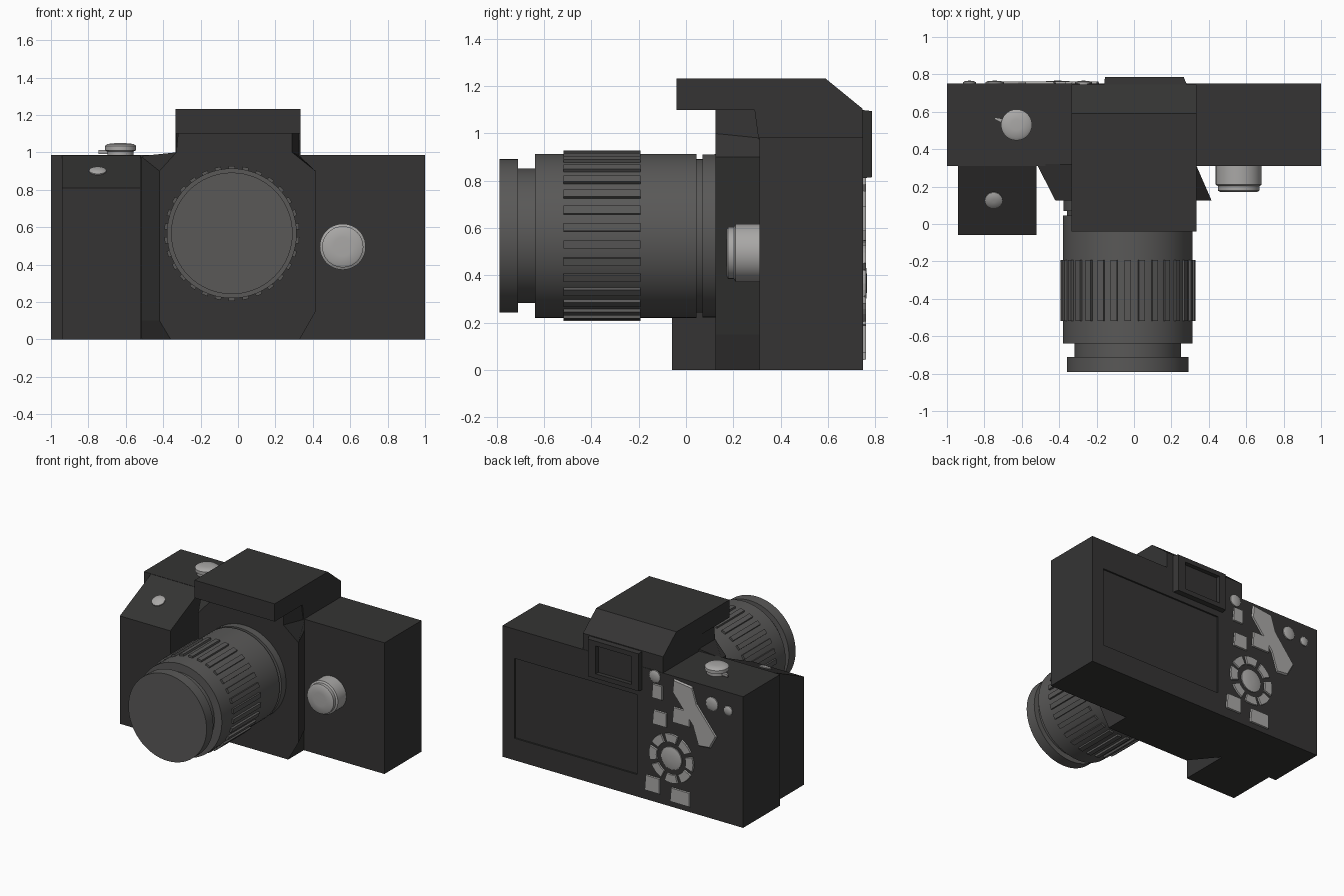
import bpy, bmesh, math
from mathutils import Vector, Matrix

if "Cube" in bpy.data.objects:
    bpy.data.objects.remove(bpy.data.objects["Cube"])


def mat(name, v):
    m = bpy.data.materials.new(name)
    m.diffuse_color = (v, v * 0.98, v * 0.96, 1)
    m.use_nodes = True
    m.node_tree.nodes["Principled BSDF"].inputs["Base Color"].default_value = m.diffuse_color
    return m


DARK, LENS, LIGHT = mat("dark_shell", 0.035), mat("lens_grey", 0.1), mat("button_grey", 0.4)


def finish(name, bm, material, smooth=False):
    bmesh.ops.recalc_face_normals(bm, faces=bm.faces[:])
    me = bpy.data.meshes.new(name)
    bm.to_mesh(me)
    bm.free()
    me.materials.append(material)
    ob = bpy.data.objects.new(name, me)
    bpy.context.collection.objects.link(ob)
    if smooth:
        bpy.ops.object.select_all(action='DESELECT')
        bpy.context.view_layer.objects.active = ob
        ob.select_set(True)
        bpy.ops.object.shade_smooth_by_angle(angle=math.radians(35))
    return ob


def loft(name, a, b, material):
    """Solid between two matching loops of 3D points."""
    bm = bmesh.new()
    va, vb = [bm.verts.new(p) for p in a], [bm.verts.new(p) for p in b]
    bm.faces.new(va)
    bm.faces.new(vb)
    n = len(a)
    for i in range(n):
        j = (i + 1) % n
        bm.faces.new((va[i], va[j], vb[j], vb[i]))
    return finish(name, bm, material)


def side_prism(name, pts, x0, x1, material):
    return loft(name, [(x0, y, z) for y, z in pts], [(x1, y, z) for y, z in pts], material)


def box(name, x, y, z, material):
    return side_prism(name, [(y[0], z[0]), (y[1], z[0]), (y[1], z[1]), (y[0], z[1])], *x, material)


def lathe(name, prof, origin, axis, material, n=48):
    """Revolve (radius, distance) pairs round an axis through origin."""
    bm = bmesh.new()
    rot = Vector((0, 0, 1)).rotation_difference(Vector(axis)).to_matrix()
    rings = []
    for r, h in prof:
        rings.append([bm.verts.new(rot @ Vector((r * math.cos(t), r * math.sin(t), h)) + Vector(origin))
                      for t in (2 * math.pi * i / n for i in range(n))])
    for a, b in zip(rings, rings[1:]):
        for i in range(n):
            j = (i + 1) % n
            bm.faces.new((a[i], a[j], b[j], b[i]))
    bm.faces.new(rings[0])
    bm.faces.new(rings[-1])
    return finish(name, bm, material, True)


def recess(ob, x, y, z):
    c = box(ob.name + "_cutter", x, y, z, DARK)
    c.hide_render = True
    c.hide_viewport = True
    m = ob.modifiers.new("recess", 'BOOLEAN')
    m.object = c
    m.operation = 'DIFFERENCE'
    m.solver = 'EXACT'


# Body with recessed screen
body = box("body", (-1, 1), (0.31, 0.75), (0, 0.985), DARK)
recess(body, (-0.12, 0.9), (0.738, 0.8), (0.165, 0.765))

# Hand grip with sloping top
side_prism("hand_grip", [(-0.06, 0), (0.32, 0), (0.32, 0.983), (0.31, 0.983), (-0.06, 0.81)], -0.94, -0.52, DARK)

# Flared block behind the lens
front = [(0.33, 0), (0.415, 0.15), (0.415, 0.9), (0.29, 1.0), (0.29, 1.104), (-0.32, 1.104),
         (-0.33, 1.0), (-0.42, 0.9), (-0.42, 0.1), (-0.36, 0)]
back = [(0.33, 0), (0.33, 0.15), (0.33, 0.9), (0.33, 0.98), (0.33, 1.104), (-0.33, 1.104),
        (-0.33, 1.0), (-0.52, 0.98), (-0.52, 0.1), (-0.52, 0)]
loft("lens_block", [(x, 0.125, z) for x, z in front], [(x, 0.32, z) for x, z in back], DARK)

# Viewfinder hump with overhanging flash hood
side_prism("viewfinder_hump", [(-0.04, 1.1), (-0.04, 1.233), (0.59, 1.233), (0.747, 1.105), (0.747, 0.95),
                               (0.31, 0.95), (0.29, 1.1)], -0.333, 0.333, DARK)
eye = loft("eyepiece", [(x, 0.74, z) for x, z in ((-0.16, 0.81), (0.285, 0.81), (0.285, 1.1), (-0.16, 1.1))],
           [(x, 0.787, z) for x, z in ((-0.155, 0.815), (0.265, 0.815), (0.265, 1.095), (-0.155, 1.095))], DARK)
recess(eye, (-0.1, 0.2), (0.755, 0.82), (0.85, 1.06))

# Lens barrel, distances run forward from the mount face
LX, LZ = -0.033, 0.567
ys = [(0.345, 0.13), (0.345, 0.07), (0.325, 0.07), (0.325, 0.045), (0.347, 0.045), (0.347, -0.64),
      (0.285, -0.64), (0.285, -0.71), (0.325, -0.71), (0.325, -0.79)]
lathe("lens_barrel", [(r, -y) for r, y in ys], (LX, 0, LZ), (0, -1, 0), LENS, 64)

# Ribs of the zoom ring
bm = bmesh.new()
for i in range(30):
    m = (Matrix.Translation((LX, -0.355, LZ)) @ Matrix.Rotation(2 * math.pi * i / 30, 4, 'Y')
         @ Matrix.Translation((0, 0, 0.348)) @ Matrix.Diagonal((0.034, 0.325, 0.026, 1)))
    bmesh.ops.create_cube(bm, size=1, matrix=m)
finish("zoom_ring_ribs", bm, LENS)

# Front knob
lathe("front_knob", [(0.123, -0.01), (0.123, 0.1), (0.11, 0.107), (0.11, 0.132), (0.1, 0.138), (0.05, 0.14)],
      (0.56, 0.31, 0.495), (0, -1, 0), LIGHT)

# Top dial, lever and shutter button
lathe("top_dial", [(0.07, -0.01), (0.07, 0.02), (0.083, 0.026), (0.083, 0.05), (0.07, 0.06), (0.03, 0.064)],
      (-0.628, 0.53, 0.985), (0, 0, 1), LIGHT)
loft("dial_lever", [(x, y, 0.992) for x, y in ((-0.745, 0.57), (-0.745, 0.56), (-0.65, 0.51), (-0.65, 0.555))],
     [(x, y, 1.012) for x, y in ((-0.745, 0.57), (-0.745, 0.56), (-0.65, 0.51), (-0.65, 0.555))], LIGHT)
lathe("shutter_button", [(0.046, -0.02), (0.046, 0.008), (0.03, 0.016), (0.01, 0.018)],
      (-0.75, 0.13, 0.897), (0, -0.42, 0.9), LIGHT, 24)


# Buttons on the back
def plate(name, pts):
    cx, cz = sum(p[0] for p in pts) / len(pts), sum(p[1] for p in pts) / len(pts)
    loft(name, [(x, 0.74, z) for x, z in pts],
         [(cx + (x - cx) * 0.93, 0.762, cz + (z - cz) * 0.93) for x, z in pts], LIGHT)


def round_button(name, x, z, r):
    lathe(name, [(r, -0.01), (r, 0.008), (r * 0.7, 0.014), (r * 0.2, 0.016)], (x, 0.75, z), (0, 1, 0), LIGHT, 24)


for i, (x, z, r) in enumerate([(-0.27, 0.945, 0.045), (-0.745, 0.865, 0.05), (-0.88, 0.85, 0.034),
                               (-0.408, 0.366, 0.085)]):
    round_button("round_button_%d" % i, x, z, r)

for i, (x, z, w, h) in enumerate([(-0.29, 0.835, 0.09, 0.11), (-0.31, 0.64, 0.12, 0.11), (-0.49, 0.70, 0.15, 0.12),
                                  (-0.25, 0.13, 0.13, 0.12), (-0.48, 0.095, 0.17, 0.11)]):
    plate("square_button_%d" % i, [(x - w / 2, z - h / 2), (x + w / 2, z - h / 2),
                                   (x + w / 2 - 0.01, z + h / 2), (x - w / 2, z + h / 2)])

plate("thumb_rest", [(-0.42, 0.975), (-0.58, 0.955), (-0.62, 0.83), (-0.79, 0.62), (-0.735, 0.52),
                     (-0.64, 0.51), (-0.59, 0.66), (-0.41, 0.88)])

# Ring segments round the control pad
for k in range(8):
    a0, a1 = math.radians(45 * k - 18), math.radians(45 * k + 18)
    arc = [a0 + (a1 - a0) * t / 4 for t in range(5)]
    pts = [(-0.408 + 0.185 * math.cos(a), 0.366 + 0.185 * math.sin(a)) for a in arc]
    pts += [(-0.408 + 0.12 * math.cos(a), 0.366 + 0.12 * math.sin(a)) for a in reversed(arc)]
    plate("pad_segment_%d" % k, pts)
